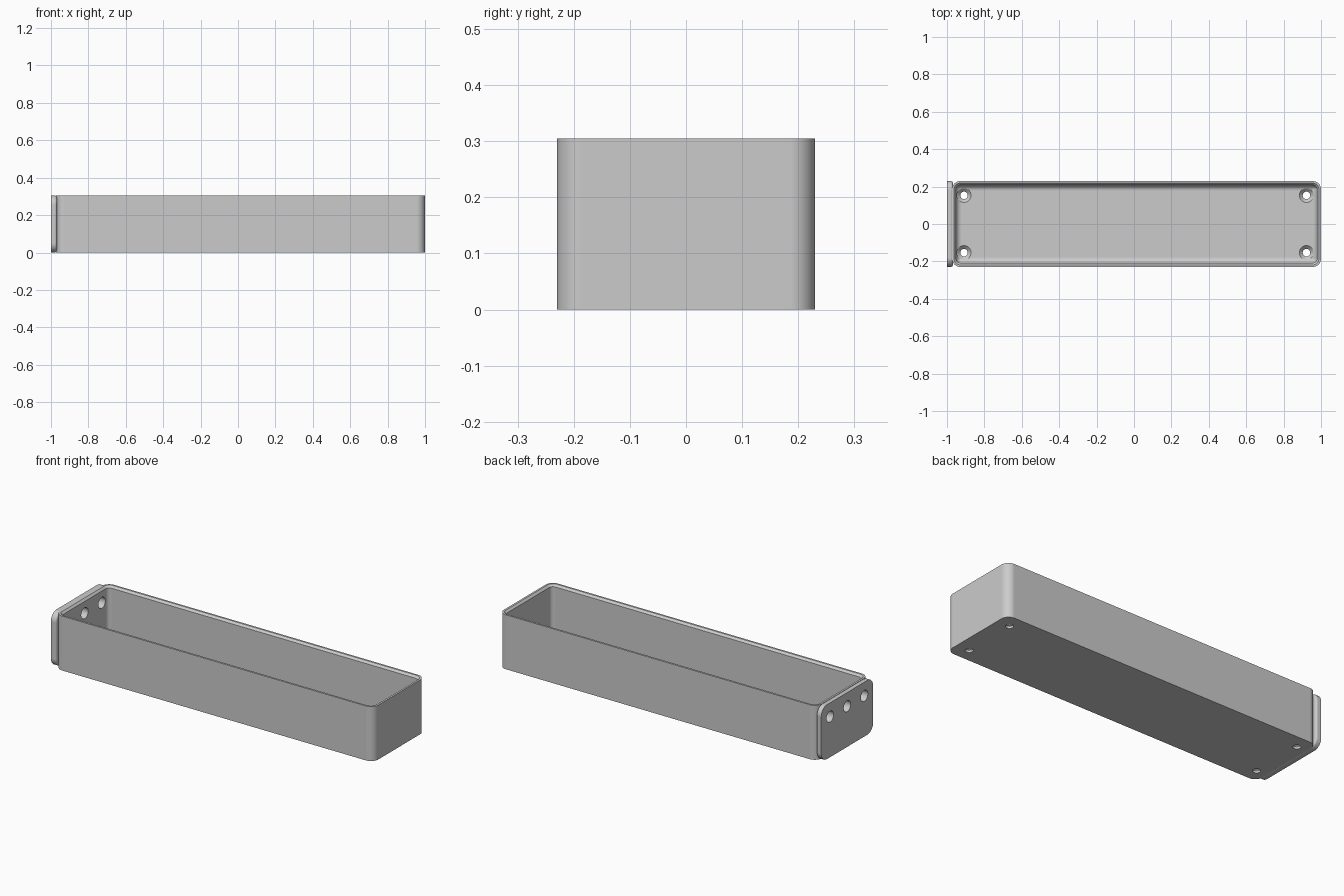
import bpy
import bmesh
from math import cos, sin, pi, radians
from mathutils import Matrix, Vector

cube = bpy.data.objects.get("Cube")
if cube:
    bpy.data.objects.remove(cube, do_unlink=True)

grey = bpy.data.materials.new("light grey")
grey.use_nodes = True
grey.diffuse_color = (0.6, 0.6, 0.6, 1)
grey.node_tree.nodes["Principled BSDF"].inputs["Base Color"].default_value = (0.6, 0.6, 0.6, 1)


def rounded_rect(hx, hy, r, z, steps=10):
    """Closed outline of a rectangle with round corners."""
    pts = []
    for q, (sx, sy) in enumerate([(1, 1), (-1, 1), (-1, -1), (1, -1)]):
        for i in range(steps + 1):
            a = (q + i / steps) * pi / 2
            pts.append(Vector((sx * (hx - r) + r * cos(a), sy * (hy - r) + r * sin(a), z)))
    return pts


def circle(r, z, steps=32):
    return [Vector((r * cos(2 * pi * i / steps), r * sin(2 * pi * i / steps), z))
            for i in range(steps)]


def loft(bm, outlines, matrix):
    """Skin a stack of outlines and cap both ends."""
    rings = [[bm.verts.new(matrix @ p) for p in o] for o in outlines]
    for a, b in zip(rings, rings[1:]):
        for i in range(len(a)):
            j = (i + 1) % len(a)
            bm.faces.new((a[i], a[j], b[j], b[i]))
    bm.faces.new(rings[0][::-1])
    bm.faces.new(rings[-1])


def finish(name, bm):
    bmesh.ops.recalc_face_normals(bm, faces=bm.faces)
    mesh = bpy.data.meshes.new(name)
    bm.to_mesh(mesh)
    bm.free()
    obj = bpy.data.objects.new(name, mesh)
    bpy.context.collection.objects.link(obj)
    mesh.materials.append(grey)
    return obj


def activate(obj):
    bpy.ops.object.select_all(action='DESELECT')
    obj.select_set(True)
    bpy.context.view_layer.objects.active = obj


LEFT, HY, H = -0.973, 0.23, 0.305
HX = (1 - LEFT) / 2
CORNER, WALL, FLOOR, FILLET = 0.045, 0.022, 0.03, 0.03


def inset(d, z):
    return rounded_rect(HX - d, HY - d, max(CORNER - d, 0.004), z)


# Open tray: outer wall, chamfered rim, inner wall and filleted floor
outlines = [inset(0, 0), inset(0, H), inset(0.011, H), inset(WALL, H - 0.011)]
for k in range(9):
    a = k / 8 * pi / 2
    outlines.append(inset(WALL + FILLET * (1 - cos(a)), FLOOR + FILLET * (1 - sin(a))))
bm = bmesh.new()
loft(bm, outlines, Matrix.Translation((1 - HX, 0, 0)))
tray = finish("tray", bm)

# End plate, eased along the edge nearest the tray
side = Matrix(((0, 0, 1, 0), (1, 0, 0, 0), (0, 1, 0, H / 2), (0, 0, 0, 1)))
bm = bmesh.new()
plate_outlines = [rounded_rect(HY, H / 2, 0.05, -1)]
for k in range(6):
    a = k / 5 * pi / 2
    d = 0.012 * (1 - cos(a))
    plate_outlines.append(rounded_rect(HY - d, H / 2 - d, 0.05 - d, -0.98 + 0.012 * sin(a)))
loft(bm, plate_outlines, side)
plate = finish("end_plate", bm)

# Countersunk screw holes in the floor and round holes through the end
bm = bmesh.new()
for x in (-0.909, 0.922):
    for y in (-0.153, 0.153):
        loft(bm, [circle(0.02, -0.05), circle(0.02, 0.012), circle(0.038, FLOOR),
                  circle(0.038, 0.06)], Matrix.Translation((x, y, 0)))
for y in (-0.152, 0, 0.152):
    loft(bm, [circle(0.031, -1.05), circle(0.031, -0.92)],
         Matrix.Translation((0, y, 0.228 - H / 2)) @ side)
cutter = finish("hole_cutter", bm)
cutter.hide_render = True

for obj in (tray, plate):
    activate(obj)
    mod = obj.modifiers.new("holes", 'BOOLEAN')
    mod.operation = 'DIFFERENCE'
    mod.solver = 'EXACT'
    mod.object = cutter
    bpy.ops.object.modifier_apply(modifier=mod.name)
    bpy.ops.object.shade_smooth_by_angle(angle=radians(30))
    weighted = obj.modifiers.new("weighted_normals", 'WEIGHTED_NORMAL')
    weighted.keep_sharp = True

bpy.data.objects.remove(cutter, do_unlink=True)
